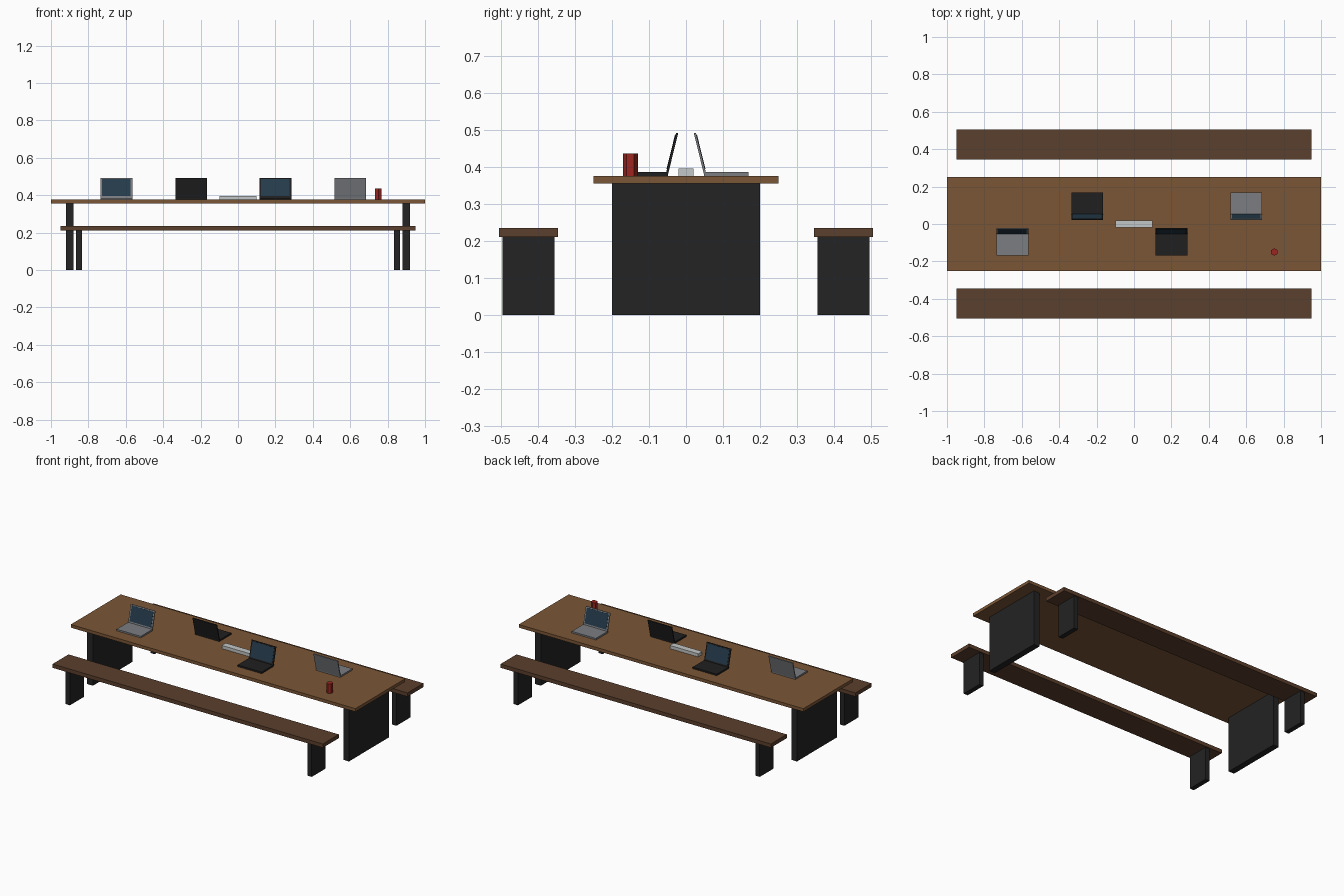
import bpy
import math
from mathutils import Matrix, Vector

if "Cube" in bpy.data.objects:
    bpy.data.objects.remove(bpy.data.objects["Cube"])


def material(name, rgb):
    m = bpy.data.materials.new(name)
    m.diffuse_color = (*rgb, 1)
    m.use_nodes = True
    m.node_tree.nodes["Principled BSDF"].inputs["Base Color"].default_value = m.diffuse_color
    return m


WOOD = material("table wood", (0.195, 0.092, 0.036))
DARK_WOOD = material("bench wood", (0.105, 0.050, 0.026))
STEEL = material("black steel", (0.017, 0.017, 0.017))
SILVER = material("silver", (0.20, 0.205, 0.22))
BLACK = material("black plastic", (0.014, 0.014, 0.014))
GLASS = material("screen blue", (0.018, 0.045, 0.072))
WHITE = material("pale grey", (0.55, 0.57, 0.57))
RED = material("red", (0.32, 0.019, 0.014))


def box(name, centre, size, mat, frame=Matrix()):
    """Box with its size baked in, placed through a frame matrix."""
    bpy.ops.mesh.primitive_cube_add(size=1)
    o = bpy.context.object
    o.name = name
    o.data.transform(frame @ Matrix.Translation(Vector(centre)) @ Matrix.Diagonal((*size, 1)))
    o.data.materials.append(mat)
    return o


# Table
box("table_top", (0, 0, 0.366), (2, 0.5, 0.02), WOOD)
for side, x in (("left", -0.9), ("right", 0.9)):
    box(f"{side}_table_leg", (x, 0, 0.178), (0.04, 0.4, 0.356), STEEL)

# Benches
for row, y in (("front", -0.425), ("back", 0.425)):
    box(f"{row}_bench_seat", (0, y, 0.2235), (1.9, 0.16, 0.024), DARK_WOOD)
    for side, x in (("left", -0.85), ("right", 0.85)):
        box(f"{row}_{side}_bench_leg", (x, y, 0.106), (0.03, 0.14, 0.212), STEEL)


def laptop(name, x, turn, mat):
    """Open laptop whose user sits at -y, turned about the table centre line."""
    place = Matrix.Translation((x, 0, 0.376)) @ Matrix.Rotation(turn, 4, 'Z')
    box(name + "_base", (0, -0.109, 0.005), (0.17, 0.12, 0.01), mat, place)
    lid = place @ Matrix.Translation((0, -0.051, 0.007)) @ Matrix.Rotation(math.radians(-14), 4, 'X')
    box(name + "_lid", (0, 0, 0.056), (0.17, 0.006, 0.112), mat, lid)
    box(name + "_screen", (0, -0.0035, 0.058), (0.152, 0.002, 0.094), GLASS, lid)


# Laptops
laptop("laptop_1", -0.65, 0, SILVER)
laptop("laptop_2", -0.25, math.pi, BLACK)
laptop("laptop_3", 0.2, 0, BLACK)
laptop("laptop_4", 0.6, math.pi, SILVER)

# Power strip and drink can
box("power_strip", (0, 0, 0.386), (0.2, 0.04, 0.02), WHITE)
bpy.ops.mesh.primitive_cylinder_add(vertices=6, radius=0.02, depth=0.06, location=(0.75, -0.15, 0.406))
can = bpy.context.object
can.name = "drink_can"
can.data.materials.append(RED)
